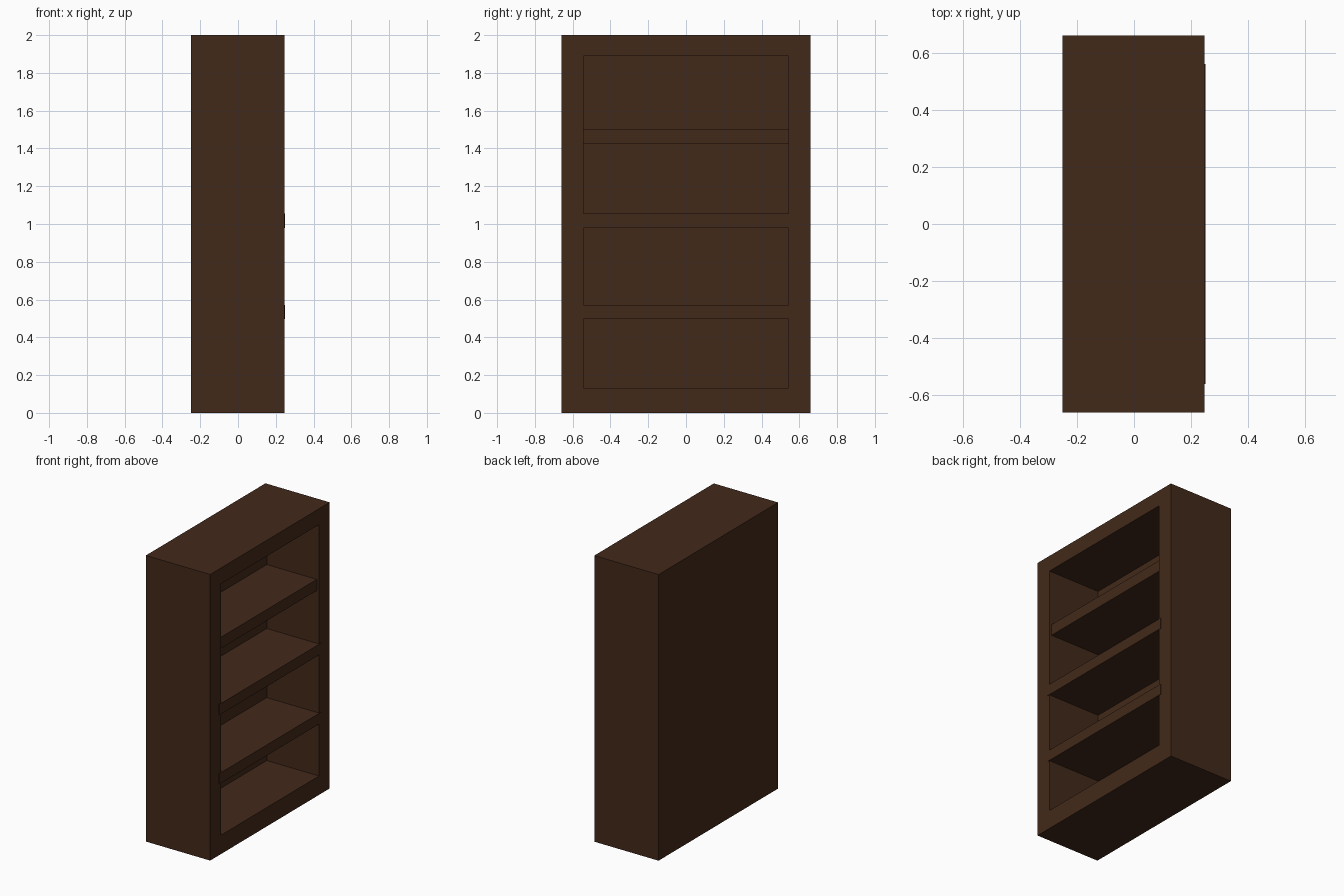
import bpy, bmesh
from mathutils import Vector

if "Cube" in bpy.data.objects:
    bpy.data.objects.remove(bpy.data.objects["Cube"])

wood = bpy.data.materials.new("dark_wood")
wood.diffuse_color = (0.055, 0.022, 0.010, 1)
wood.use_nodes = True
wood.node_tree.nodes["Principled BSDF"].inputs["Base Color"].default_value = wood.diffuse_color


def box_mesh(x, y, z):
    """bmesh box spanning the given (min, max) ranges."""
    bm = bmesh.new()
    bmesh.ops.create_cube(bm, size=1)
    for v in bm.verts:
        v.co = Vector(r[0] if c < 0 else r[1] for c, r in zip(v.co, (x, y, z)))
    return bm


def finish(bm, name):
    bmesh.ops.recalc_face_normals(bm, faces=bm.faces)
    me = bpy.data.meshes.new(name)
    bm.to_mesh(me)
    bm.free()
    me.materials.append(wood)
    ob = bpy.data.objects.new(name, me)
    bpy.context.collection.objects.link(ob)
    return ob


# Carcass: solid block whose open side (+x) is inset and pushed inwards
FRONT, BACK_PANEL = 0.247, -0.157
OPEN_Y, OPEN_Z = 0.542, (0.132, 1.889)
bm = box_mesh((-0.25, FRONT), (-0.66, 0.66), (0, 2))
bm.faces.ensure_lookup_table()
face = max(bm.faces, key=lambda f: f.calc_center_median().x)
bmesh.ops.inset_region(bm, faces=[face], thickness=0.1)
for v in face.verts:
    v.co.y = OPEN_Y if v.co.y > 0 else -OPEN_Y
    v.co.z = OPEN_Z[1] if v.co.z > 1 else OPEN_Z[0]
inner = bmesh.ops.extrude_face_region(bm, geom=[face])["geom"]
for v in inner:
    if isinstance(v, bmesh.types.BMVert):
        v.co.x = BACK_PANEL
if face.is_valid:
    bmesh.ops.delete(bm, geom=[face], context="FACES_ONLY")
finish(bm, "bookcase_carcass")

# Shelves: (bottom, top, front edge); the lower two stand slightly proud
shelves = {
    "lower_shelf": (0.497, 0.572, 0.25),
    "middle_shelf": (0.98, 1.055, 0.25),
    "upper_shelf": (1.424, 1.502, 0.23),
}
for name, (z0, z1, front) in shelves.items():
    finish(box_mesh((BACK_PANEL - 0.01, front), (-0.56, 0.56), (z0, z1)), name)
